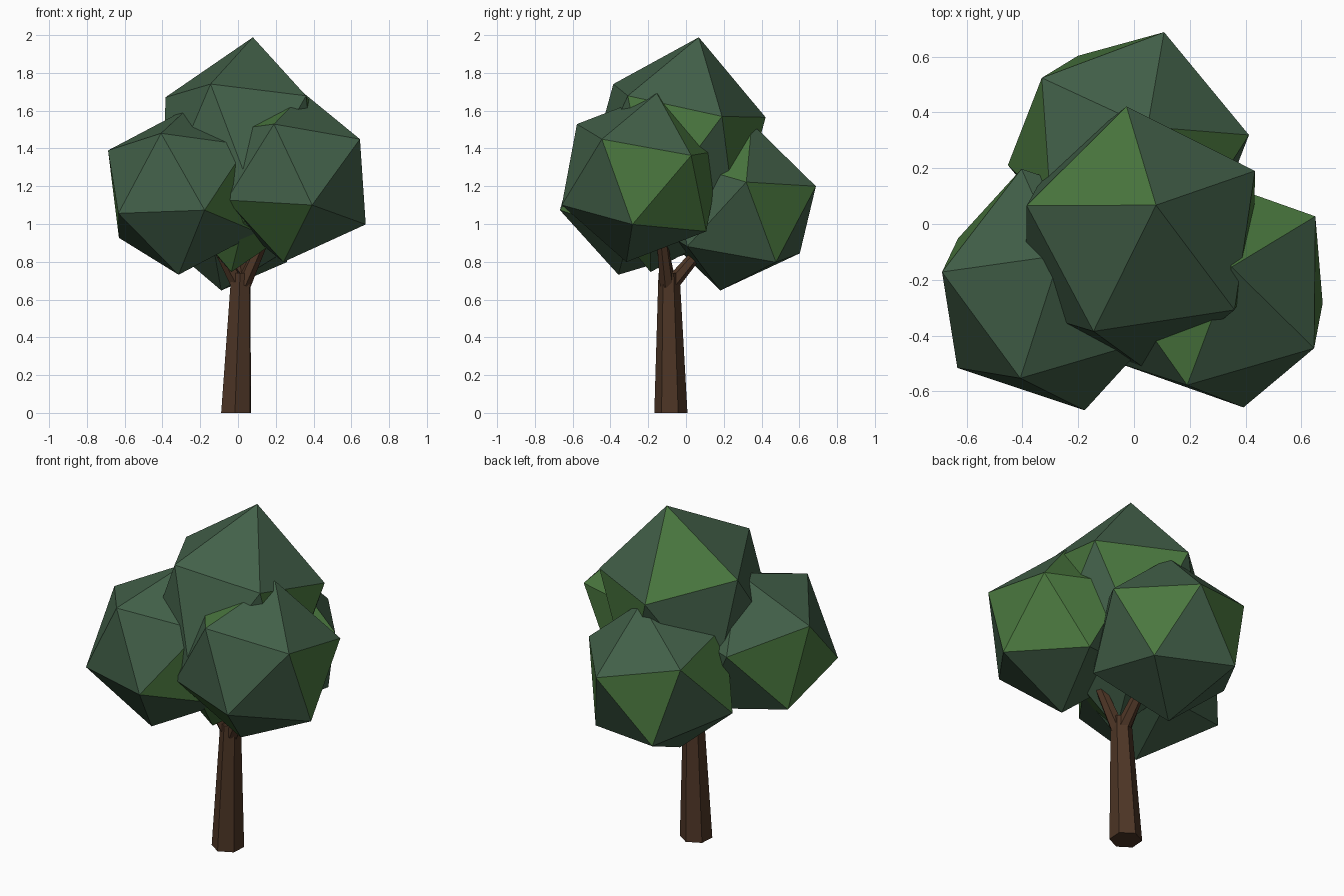
import bpy, bmesh, math
from mathutils import Vector, Matrix

if "Cube" in bpy.data.objects:
    bpy.data.objects.remove(bpy.data.objects["Cube"])


def material(name, rgb):
    m = bpy.data.materials.new(name)
    m.diffuse_color = (*rgb, 1)
    m.use_nodes = True
    m.node_tree.nodes["Principled BSDF"].inputs["Base Color"].default_value = m.diffuse_color
    return m


BARK = material("bark brown", (0.075, 0.036, 0.019))
DARK = material("deep green", (0.055, 0.117, 0.066))
LIGHT = material("leaf green", (0.068, 0.185, 0.049))


def finish(name, bm, mats):
    bmesh.ops.recalc_face_normals(bm, faces=bm.faces)
    me = bpy.data.meshes.new(name)
    bm.to_mesh(me)
    bm.free()
    for m in mats:
        me.materials.append(m)
    ob = bpy.data.objects.new(name, me)
    bpy.context.collection.objects.link(ob)
    return ob


def foliage(name, centre, pole, ring, radius, stretch, light_dirs):
    """Icosahedron with its top vertex along pole and one upper vertex towards ring."""
    bm = bmesh.new()
    bmesh.ops.create_icosphere(bm, subdivisions=1, radius=radius)
    z = Vector(pole).normalized()
    r = Vector(ring)
    x = (r - z * r.dot(z)).normalized()
    rot = Matrix((x, z.cross(x), z)).transposed()
    for v in bm.verts:
        v.co.z *= stretch
        v.co = rot @ v.co
    # lighter leaf faces: the face lying in each listed direction
    for d in light_dirs:
        d = Vector(d)
        face = max(bm.faces,
                   key=lambda f: f.calc_center_median().normalized().dot(d))
        face.material_index = 1
    bmesh.ops.translate(bm, verts=bm.verts, vec=centre)
    return finish(name, bm, [DARK, LIGHT])


def limb(name, p0, p1, r0, r1, sides=6, flat=False, turn=math.pi / 2):
    """Tapered prism from p0 to p1; flat keeps the ends horizontal."""
    p0, p1 = Vector(p0), Vector(p1)
    q = Matrix.Identity(3) if flat else (p1 - p0).to_track_quat('Z', 'Y').to_matrix()
    bm = bmesh.new()
    rings = []
    for p, r in ((p0, r0), (p1, r1)):
        rings.append([bm.verts.new(p + q @ Vector((
            r * math.cos(turn + i * math.tau / sides),
            r * math.sin(turn + i * math.tau / sides), 0))) for i in range(sides)])
    a, b = rings
    for i in range(sides):
        j = (i + 1) % sides
        bm.faces.new((a[i], a[j], b[j], b[i]))
    bm.faces.new(a[::-1])
    bm.faces.new(b)
    return finish(name, bm, [BARK])


# Trunk and branches
limb("trunk", (-0.01, -0.08, 0), (0.015, -0.09, 0.74), 0.088, 0.056, flat=True, turn=1.5)
limb("left_branch", (0.0, -0.09, 0.68), (-0.14, -0.14, 0.95), 0.04, 0.028)
limb("right_branch", (0.03, -0.10, 0.68), (0.15, -0.13, 0.95), 0.04, 0.028)
limb("back_branch", (0.015, -0.07, 0.69), (0.01, 0.09, 0.88), 0.04, 0.028)

# Foliage clumps
foliage("left_foliage", (-0.29, -0.235, 1.172), (0.025, 0.125, 0.448),
        (-0.12, -0.325, 0.308), 0.458, 1,
        [(-0.77, 0.66, 0.15), (-1.01, -0.04, -0.09), (0.77, -0.66, -0.15)])
foliage("right_foliage", (0.295, -0.235, 1.245), (0.057, 0.084, 0.464),
        (0.327, -0.176, 0.264), 0.457, 1,
        [(1, 0.07, 0.2), (0.77, 0.56, -0.38), (0.29, 1.01, -0.04),
         (0.25, 0.78, 0.73), (-0.41, -0.2, 0.99), (-0.25, -0.78, -0.73)])
foliage("back_foliage", (-0.02, 0.265, 1.09), (0.07, 0.085, 0.45),
        (0.13, 0.415, 0.15), 0.455, 1,
        [(0.81, 0.68, 0.04), (-0.33, 1, 0.05), (-0.96, -0.01, 0.29),
         (0.66, -0.2, 0.85)])
foliage("top_foliage", (0.022, -0.06, 1.367), (0.058, 0.13, 0.633),
        (-0.17, -0.33, 0.383), 0.49, 1.3,
        [(-0.38, 0.74, 1.13), (1.15, -0.15, 0.22), (0.54, 1.05, 0.02),
         (-0.43, -0.85, -1.03), (0.38, -0.74, -1.13)])
